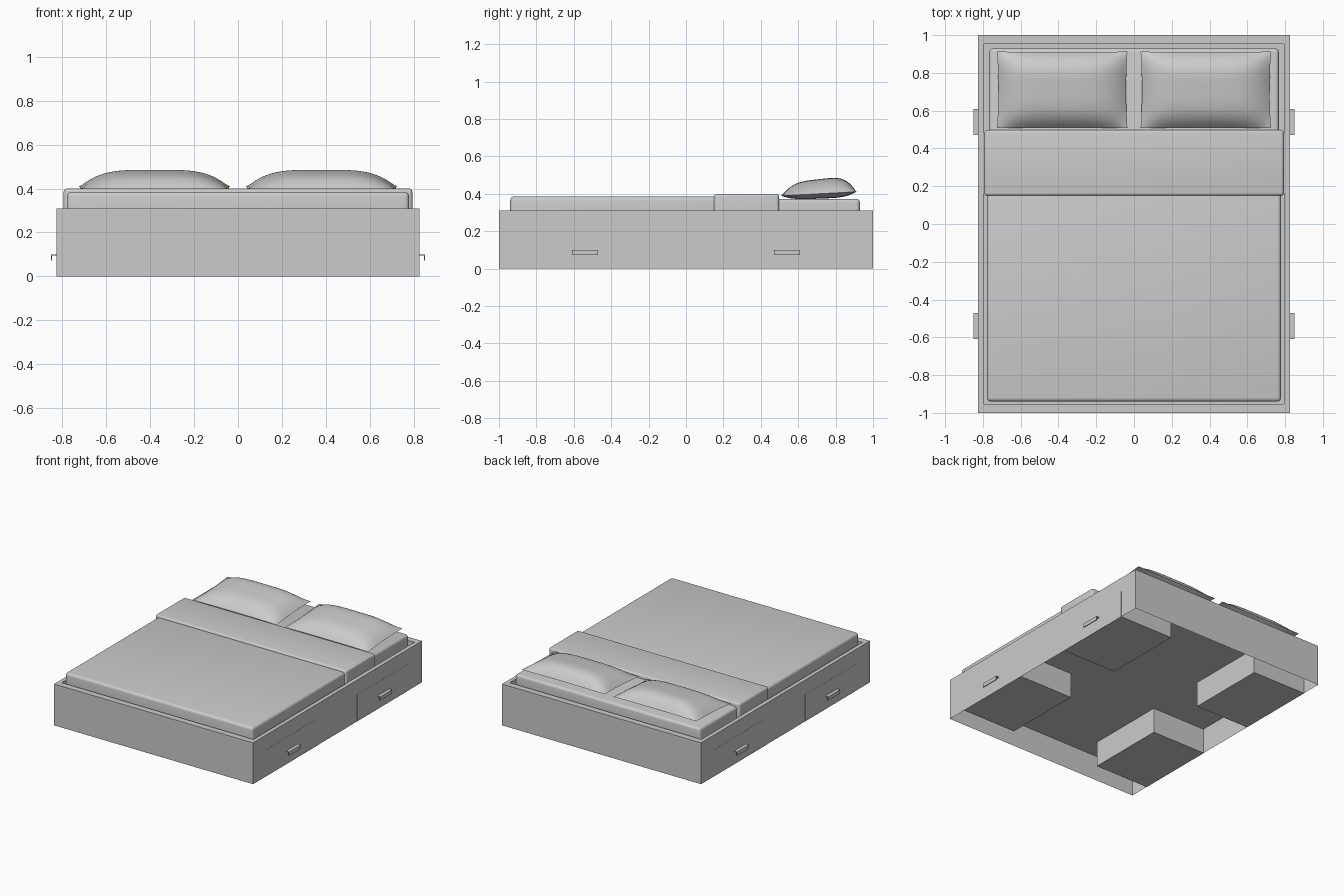
import bpy, bmesh
from mathutils import Vector

cube = bpy.data.objects.get("Cube")
if cube:
    bpy.data.objects.remove(cube, do_unlink=True)

GREY = (0.6, 0.6, 0.6, 1.0)
grey = bpy.data.materials.new("plain_grey")
grey.use_nodes = True
grey.diffuse_color = GREY
grey.node_tree.nodes["Principled BSDF"].inputs["Base Color"].default_value = GREY


def finish(name, bm, smooth=False):
    """Turn a bmesh into a named object, optionally smooth shaded."""
    bmesh.ops.recalc_face_normals(bm, faces=bm.faces)
    mesh = bpy.data.meshes.new(name)
    bm.to_mesh(mesh)
    bm.free()
    mesh.materials.append(grey)
    obj = bpy.data.objects.new(name, mesh)
    bpy.context.collection.objects.link(obj)
    if smooth:
        bpy.ops.object.select_all(action="DESELECT")
        obj.select_set(True)
        bpy.context.view_layer.objects.active = obj
        bpy.ops.object.shade_smooth_by_angle()
    return obj


def box_mesh(lo, hi):
    lo, hi = Vector(lo), Vector(hi)
    bm = bmesh.new()
    bmesh.ops.create_cube(bm, size=1)
    for v in bm.verts:
        v.co = (lo + hi) / 2 + v.co * (hi - lo)
    return bm


def box(name, lo, hi, radius=0):
    bm = box_mesh(lo, hi)
    if radius:
        bmesh.ops.bevel(bm, geom=bm.edges[:], offset=radius, segments=4,
                        profile=0.5, affect="EDGES")
    return finish(name, bm, radius > 0)


# Frame: open-bottomed shell with a flat rim and a recess for the mattress
W, L, H, DECK = 0.825, 1.0, 0.31, 0.2
bm = box_mesh((-W, -L, 0), (W, L, H))
bm.faces.ensure_lookup_table()
bottom = min(bm.faces, key=lambda f: f.calc_center_median().z)
top = max(bm.faces, key=lambda f: f.calc_center_median().z)
bmesh.ops.delete(bm, geom=[bottom], context="FACES_ONLY")
rim = bmesh.ops.extrude_discrete_faces(bm, faces=[top])["faces"][0]
for v in rim.verts:
    v.co.x *= (W - 0.03) / W
    v.co.y *= (L - 0.047) / L
well = bmesh.ops.extrude_discrete_faces(bm, faces=[rim])["faces"][0]
for v in well.verts:
    v.co.z = DECK
finish("bed_frame", bm)
box("deck_board", (-W + 0.002, -L + 0.002, DECK - 0.01), (W - 0.002, L - 0.002, DECK))


# Drawers with lipped pull handles, two on each side
def handle(name, side, y):
    out, t = 0.026, 0.005
    profile = [(0, 0.1), (out, 0.1), (out, 0.072), (out - t, 0.072),
               (out - t, 0.1 - t), (0, 0.1 - t)]
    bm = bmesh.new()
    face = bm.faces.new([bm.verts.new((side * (W + x), y - 0.07, z)) for x, z in profile])
    ext = bmesh.ops.extrude_face_region(bm, geom=[face])["geom"]
    bmesh.ops.translate(bm, vec=(0, 0.14, 0),
                        verts=[g for g in ext if isinstance(g, bmesh.types.BMVert)])
    finish(name, bm)


for side, side_name in ((1, "left"), (-1, "right")):
    for end, end_name in ((-1, "front"), (1, "rear")):
        y = end * 0.54
        x0, x1 = sorted((side * 0.375, side * (W + 0.001)))
        box(f"{end_name}_{side_name}_drawer", (x0, y - 0.307, 0), (x1, y + 0.307, DECK))
        handle(f"{end_name}_{side_name}_handle", side, y)

# Bedding
box("mattress", (-0.767, -0.92, DECK), (0.767, 0.93, 0.373), 0.02)
box("blanket", (-0.778, -0.94, DECK), (0.778, 0.2, 0.385), 0.02)
box("blanket_fold", (-0.793, 0.15, DECK), (0.793, 0.497, 0.4), 0.015)


# Pillows: two domed sheets meeting at a thin seam
def pillow(name, cx):
    bm = bmesh.new()
    cy, hx, hy = 0.71, 0.345, 0.203
    for height in (0.078, -0.026):
        sheet = bmesh.ops.create_grid(bm, x_segments=36, y_segments=24, size=1)["verts"]
        for vert in sheet:
            u, v, _ = vert.co
            puff = max(0, (1 - u ** 4) * (1 - v ** 4))
            lift = height * puff * (1 + 0.15 * v)
            # sides draw in slightly between the corners
            x = cx + hx * u * (1 - 0.02 * (1 - v * v))
            y = cy + hy * v * (1 - 0.02 * (1 - u * u))
            vert.co = (x, y, 0.4 + 0.011 * v + lift)
    bmesh.ops.remove_doubles(bm, verts=bm.verts, dist=0.0005)
    finish(name, bm, True)


pillow("left_pillow", 0.38)
pillow("right_pillow", -0.38)
